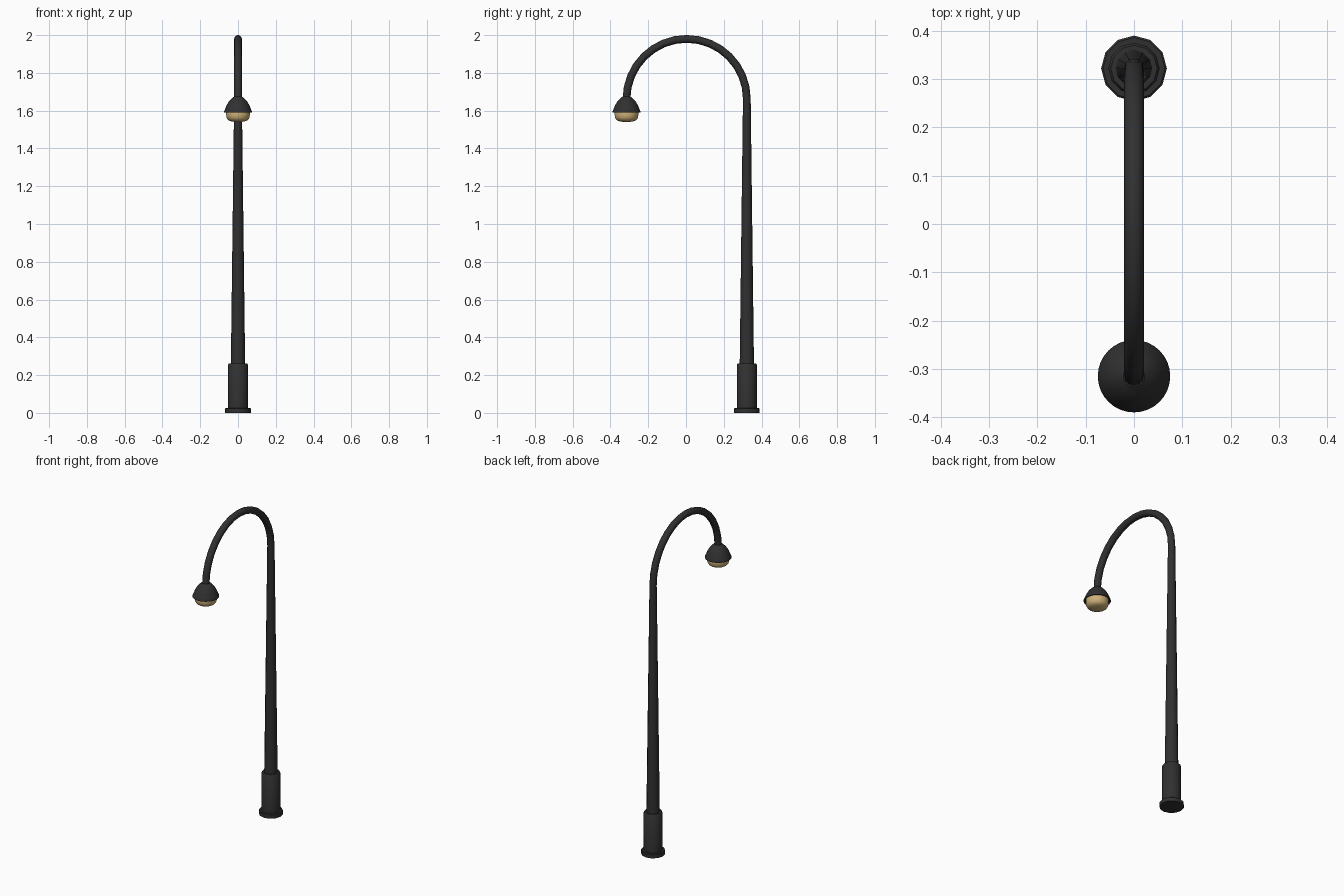
import bpy, bmesh
from math import sin, cos, pi, radians
from mathutils import Vector

if "Cube" in bpy.data.objects:
    bpy.data.objects.remove(bpy.data.objects["Cube"])

POLE_Y, LAMP_Y = 0.322, -0.315
ARC_R = (POLE_Y - LAMP_Y) / 2
ARC_Y = (POLE_Y + LAMP_Y) / 2
ARC_Z = 2 - 0.02 - ARC_R


def material(name, color):
    m = bpy.data.materials.new(name)
    m.diffuse_color = (*color, 1)
    m.use_nodes = True
    m.node_tree.nodes["Principled BSDF"].inputs["Base Color"].default_value = m.diffuse_color
    return m


metal = material("dark_metal", (0.03, 0.03, 0.03))
glow = material("warm_glass", (0.62, 0.44, 0.19))


def skin(name, rings, mat, angle=35):
    """Join rings of points into a capped, outward-facing solid."""
    bm = bmesh.new()
    loops = [[bm.verts.new(p) for p in ring] for ring in rings]
    n = len(loops[0])
    for a, b in zip(loops, loops[1:]):
        for i in range(n):
            j = (i + 1) % n
            bm.faces.new((a[i], a[j], b[j], b[i]))
    bm.faces.new(loops[0][::-1])
    bm.faces.new(loops[-1])
    bmesh.ops.recalc_face_normals(bm, faces=bm.faces)
    me = bpy.data.meshes.new(name)
    bm.to_mesh(me)
    bm.free()
    me.materials.append(mat)
    ob = bpy.data.objects.new(name, me)
    bpy.context.collection.objects.link(ob)
    bpy.ops.object.select_all(action='DESELECT')
    ob.select_set(True)
    bpy.context.view_layer.objects.active = ob
    bpy.ops.object.shade_smooth_by_angle(angle=radians(angle))
    return ob


def ring(center, radius, sides, up=Vector((0, 0, 1))):
    """Circle around a path that stays in the YZ plane."""
    u = Vector((1, 0, 0))
    v = up.cross(u)
    return [Vector(center) + radius * (u * cos(2 * pi * i / sides) + v * sin(2 * pi * i / sides))
            for i in range(sides)]


def lathe(name, y, profile, sides, mat, angle=35):
    return skin(name, [ring((0, y, z), r, sides) for r, z in profile], mat, angle)


# Foot flange and sleeve
lathe("base_flange", POLE_Y, [(0.068, 0), (0.068, 0.022), (0.064, 0.026)], 12, metal)
lathe("base_sleeve", POLE_Y, [(0.053, 0.02), (0.053, 0.255), (0.048, 0.262)], 12, metal)

# Tapered pole running into the half-circle arm
rings = [ring((0, POLE_Y, 0.24), 0.038, 12)]
for i in range(17):
    t = pi * i / 16
    rings.append(ring((0, ARC_Y + ARC_R * cos(t), ARC_Z + ARC_R * sin(t)), 0.0205, 12,
                      Vector((0, -sin(t), cos(t)))))
skin("pole_and_arm", rings, metal)

# Lamp shade: dome outside, shallow recess underneath
lathe("lamp_shade", LAMP_Y,
      [(0.022, 1.674), (0.034, 1.664), (0.048, 1.649), (0.060, 1.629), (0.068, 1.609),
       (0.075, 1.594), (0.075, 1.590), (0.066, 1.592), (0.060, 1.605)], 32, metal)

# Rounded glass below the shade
lathe("lamp_glass", LAMP_Y,
      [(0.062, 1.600), (0.063, 1.580), (0.061, 1.564), (0.054, 1.552), (0.042, 1.545),
       (0.022, 1.541), (0.004, 1.540)], 32, glow)
